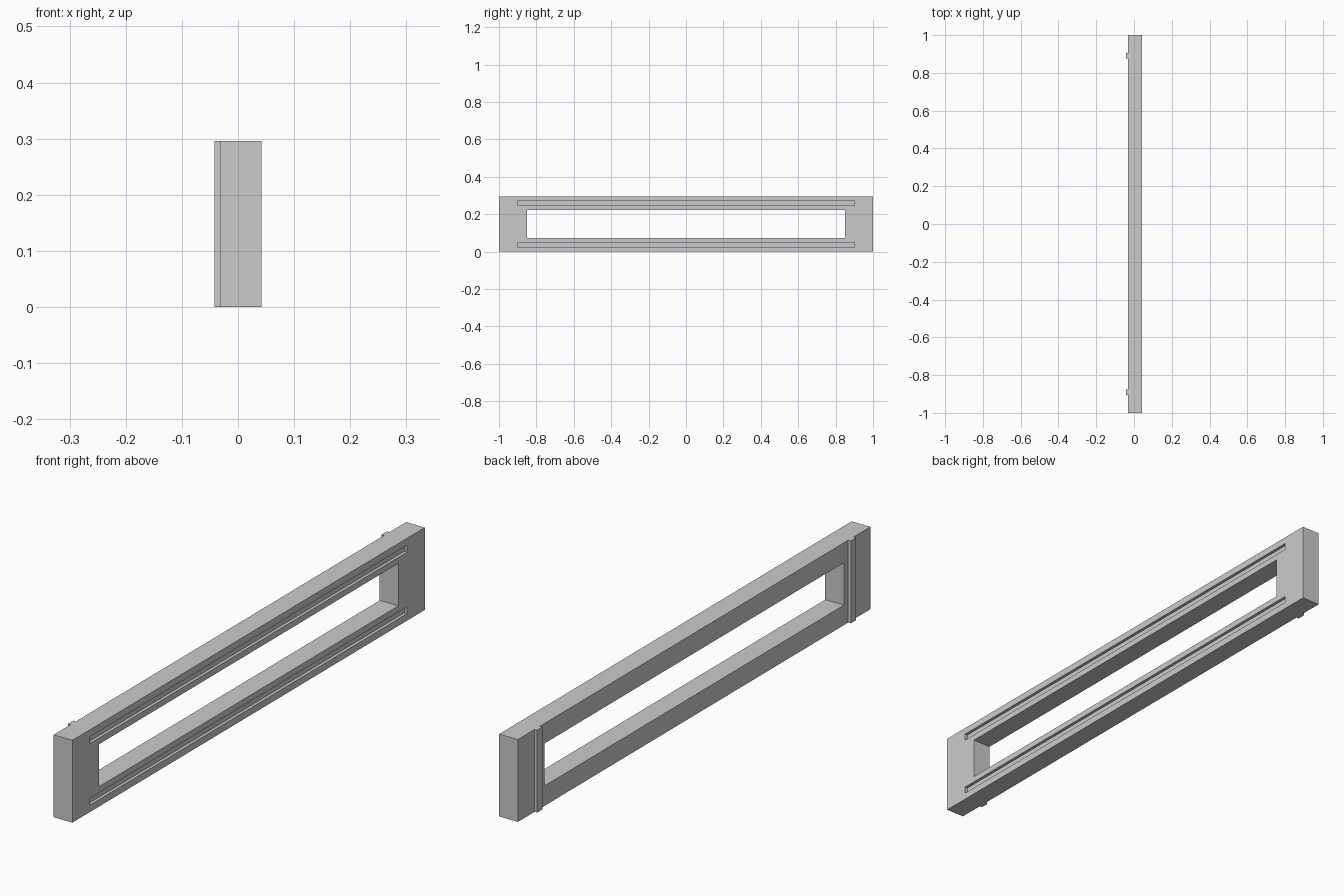
import bpy

if "Cube" in bpy.data.objects:
    bpy.data.objects.remove(bpy.data.objects["Cube"])

HEIGHT = 0.296
X_BACK, X_FRONT = -0.032, 0.042


def box(name, x, y, z):
    """Box from (min, max) ranges on each axis."""
    loc = [(a + b) / 2 for a, b in (x, y, z)]
    bpy.ops.mesh.primitive_cube_add(size=1, location=loc)
    ob = bpy.context.object
    ob.name = name
    ob.scale = [b - a for a, b in (x, y, z)]
    bpy.ops.object.transform_apply(location=False, rotation=False, scale=True)
    return ob


def cut(target, cutter):
    """Subtract the cutter, then remove it."""
    cutter.hide_render = True
    mod = target.modifiers.new("cut", "BOOLEAN")
    mod.operation = "DIFFERENCE"
    mod.solver = "EXACT"
    mod.object = cutter
    bpy.context.view_layer.objects.active = target
    bpy.ops.object.modifier_apply(modifier=mod.name)
    bpy.data.objects.remove(cutter, do_unlink=True)


# Long panel with a rectangular window
frame = box("frame", (X_BACK, X_FRONT), (-1, 1), (0, HEIGHT))
cut(frame, box("window_cutter", (-0.2, 0.2), (-0.85, 0.85), (0.072, HEIGHT - 0.072)))

# Shallow grooves along the upper and lower rails
for z in (0.0375, HEIGHT - 0.0375):
    cut(frame, box("groove_cutter", (X_FRONT - 0.011, 0.1), (-0.9, 0.9),
                   (z - 0.0125, z + 0.0125)))

# Upright ribs on the other side, near each end
for side, y in (("near", -0.89), ("far", 0.89)):
    box(side + "_rib", (-0.042, X_BACK), (y - 0.015, y + 0.015), (0, HEIGHT))
